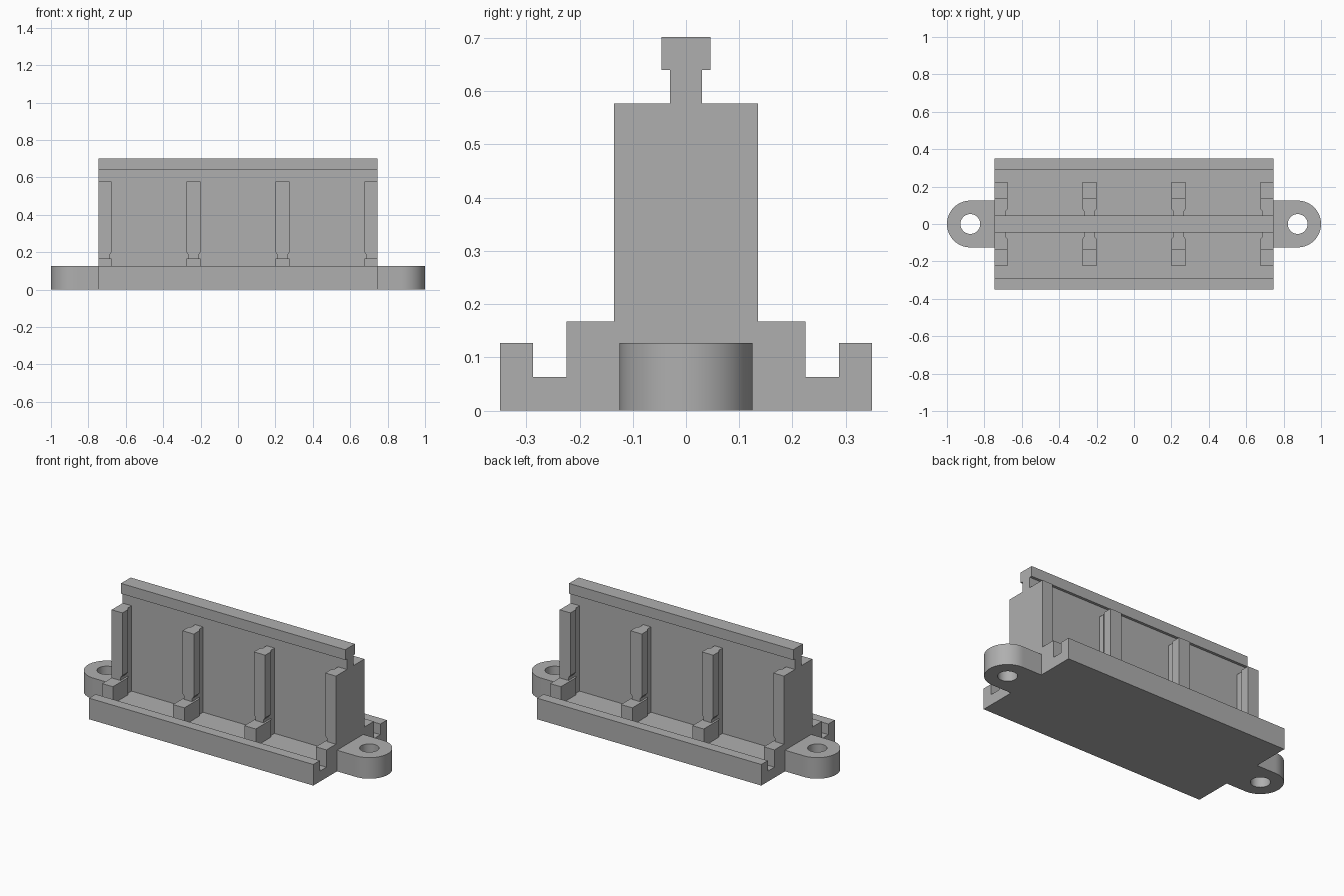
import bpy, bmesh, math

cube = bpy.data.objects.get("Cube")
if cube:
    bpy.data.objects.remove(cube, do_unlink=True)

grey = bpy.data.materials.new("plain grey")
grey.use_nodes = True
COLOUR = (0.43, 0.43, 0.43, 1)
grey.diffuse_color = COLOUR
grey.node_tree.nodes["Principled BSDF"].inputs["Base Color"].default_value = COLOUR

HALF = 0.747      # half length of the body
FLOOR = 0.063     # channel floor height
LEDGE = 0.167     # top of the rib feet
LIP = 0.127       # top of the lips and lugs
WALL = 0.03       # half thickness of the centre wall
NECK = 0.012      # relief depth in the rib sides


def loft(name, rings, cyclic=False):
    """Skin a list of closed point rings, capping the ends unless cyclic."""
    bm = bmesh.new()
    loops = [[bm.verts.new(p) for p in ring] for ring in rings]
    pairs = list(zip(loops, loops[1:]))
    if cyclic:
        pairs.append((loops[-1], loops[0]))
    else:
        bm.faces.new(loops[0])
        bm.faces.new(loops[-1])
    for a, b in pairs:
        for i in range(len(a)):
            j = (i + 1) % len(a)
            bm.faces.new((a[i], a[j], b[j], b[i]))
    bmesh.ops.recalc_face_normals(bm, faces=bm.faces)
    mesh = bpy.data.meshes.new(name)
    bm.to_mesh(mesh)
    bm.free()
    mesh.materials.append(grey)
    obj = bpy.data.objects.new(name, mesh)
    bpy.context.collection.objects.link(obj)
    return obj


# Base channels, centre wall and top rail in one extruded profile
half_profile = [(0.35, 0), (0.35, LIP), (0.288, LIP), (0.288, FLOOR),
                (WALL, FLOOR), (WALL, 0.64), (0.046, 0.64), (0.046, 0.702)]
profile = half_profile + [(-y, z) for y, z in reversed(half_profile)]
loft("body", [[(x, y, z) for y, z in profile] for x in (-HALF, HALF)])


def rib_plan(x0, x1, depth, side, z, narrow=False):
    """Plan of a rib, necked in beside the wall on its inner sides."""
    def inset(x):
        return 0 if abs(x) >= HALF else NECK
    n0, n1 = x0 + inset(x0), x1 - inset(x1)
    w0, w1 = (n0, n1) if narrow else (x0, x1)
    plan = [(n0, WALL), (n0, 0.065), (w0, 0.08), (w0, depth),
            (w1, depth), (w1, 0.08), (n1, 0.065), (n1, WALL)]
    return [(x, side * y, z) for x, y in plan]


# Divider ribs and their feet on both sides of the wall
spans = [(0.2, 0.276), (0.676, HALF)]
spans += [(-b, -a) for a, b in spans]
for x0, x1 in spans:
    for side, label in ((-1, "front"), (1, "back")):
        loft(label + "_rib_foot", [rib_plan(x0, x1, 0.225, side, z)
                                   for z in (FLOOR, LEDGE)])
        loft(label + "_rib", [rib_plan(x0, x1, 0.135, side, z, narrow)
                              for z, narrow in ((LEDGE, True), (0.185, True),
                                                (0.2, False), (0.577, False))])

# Rounded mounting lugs with a through hole
STEPS = 64
LUG_R, HOLE_R = 0.125, 0.053
CENTRE = 1 - LUG_R


def lug_ring(side, z, hole):
    ring = []
    for i in range(STEPS):
        a = 2 * math.pi * i / STEPS
        c, s = math.cos(a), math.sin(a)
        if hole:
            x, y = HOLE_R * c, HOLE_R * s
        elif i <= STEPS // 4 or i >= STEPS * 3 // 4:
            x, y = LUG_R * c, LUG_R * s
        else:
            k = max(abs(c), abs(s))
            x, y = (CENTRE - HALF) * c / k, LUG_R * s / k
        ring.append((side * (CENTRE + x), y, z))
    return ring


for side, label in ((1, "left"), (-1, "right")):
    lug = loft(label + "_mounting_lug",
               [lug_ring(side, 0, False), lug_ring(side, LIP, False),
                lug_ring(side, LIP, True), lug_ring(side, 0, True)], cyclic=True)
    bpy.ops.object.select_all(action="DESELECT")
    lug.select_set(True)
    bpy.context.view_layer.objects.active = lug
    bpy.ops.object.shade_smooth_by_angle(angle=math.radians(30))
